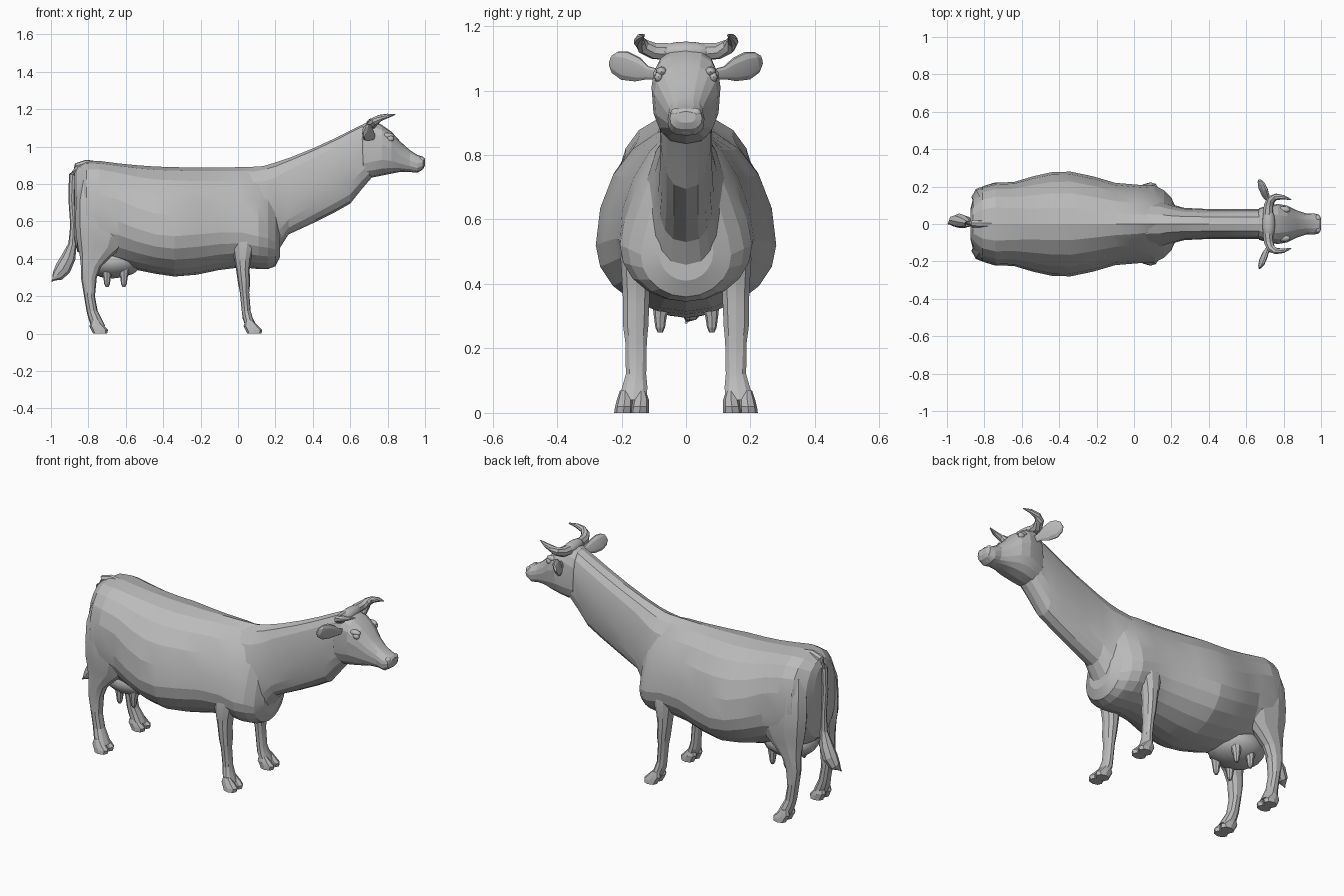
import bpy
import bmesh
import math
from mathutils import Vector

cube = bpy.data.objects.get("Cube")
if cube:
    bpy.data.objects.remove(cube, do_unlink=True)

hide = bpy.data.materials.new("plain grey")
hide.use_nodes = True
GREY = (0.5, 0.5, 0.5, 1)
hide.diffuse_color = GREY
hide.node_tree.nodes["Principled BSDF"].inputs["Base Color"].default_value = GREY


def finish(name, bm, angle=14):
    """Turn a bmesh into a shaded, grey object."""
    bmesh.ops.recalc_face_normals(bm, faces=bm.faces)
    mesh = bpy.data.meshes.new(name)
    bm.to_mesh(mesh)
    bm.free()
    mesh.materials.append(hide)
    obj = bpy.data.objects.new(name, mesh)
    bpy.context.collection.objects.link(obj)
    bpy.ops.object.select_all(action="DESELECT")
    bpy.context.view_layer.objects.active = obj
    obj.select_set(True)
    bpy.ops.object.shade_smooth_by_angle(angle=math.radians(angle))


def skin(name, rings):
    """Bridge a list of equal rings and cap both ends."""
    bm = bmesh.new()
    loops = [[bm.verts.new(p) for p in ring] for ring in rings]
    n = len(loops[0])
    for a, b in zip(loops, loops[1:]):
        for i in range(n):
            j = (i + 1) % n
            bm.faces.new((a[i], a[j], b[j], b[i]))
    bm.faces.new(loops[0])
    bm.faces.new(loops[-1])
    finish(name, bm)


def rounded(t, power):
    """Point on a unit superellipse."""
    c, s = math.cos(t), math.sin(t)
    return (math.copysign(abs(c) ** (2 / power), c),
            math.copysign(abs(s) ** (2 / power), s))


def trunk(name, stations, sides=20, belly=2.0):
    """Upright rings: x, bottom, widest height, top, half width, upper fullness."""
    rings = []
    for *station, fullness in stations:
        x, low, mid, top, wide = (v / 100 for v in station)
        ring = []
        for i in range(sides):
            upper = i < sides / 2
            c, s = rounded(math.tau * i / sides, fullness if upper else belly)
            ring.append((x, wide * c, mid + s * (top - mid if upper else mid - low)))
        rings.append(ring)
    skin(name, rings)


def limb(name, stations, side, sides=10, power=2.2):
    """Level rings: z, back, front, inner, outer (hundredths)."""
    rings = []
    for station in stations:
        z, back, front, inner, outer = (v / 100 for v in station)
        ring = []
        for i in range(sides):
            c, s = rounded(math.tau * i / sides, power)
            ring.append(((back + front + c * (front - back)) / 2,
                         side * (inner + outer + s * (outer - inner)) / 2, z))
        rings.append(ring)
    skin(name, rings)


def tube(name, path, side=1, sides=8, flat=1):
    """Round rings along a path of x, y, z, radius (hundredths)."""
    pts = [Vector((x, y * side, z)) / 100 for x, y, z, r in path]
    rings = []
    for k, p in enumerate(pts):
        way = (pts[min(k + 1, len(pts) - 1)] - pts[max(k - 1, 0)]).normalized()
        u = way.cross(Vector((0.3, 0.2, 1) if abs(way.z) < 0.7 else (1, 0, 0))).normalized()
        v = way.cross(u)
        r = path[k][3] / 100
        turn = [math.tau * i / sides for i in range(sides)]
        rings.append([p + r * (flat * u * math.cos(t) + v * math.sin(t)) for t in turn])
    skin(name, rings)


def ball(name, place, size):
    bm = bmesh.new()
    bmesh.ops.create_uvsphere(bm, u_segments=12, v_segments=8, radius=1)
    bmesh.ops.scale(bm, vec=size, verts=bm.verts)
    bmesh.ops.translate(bm, vec=place, verts=bm.verts)
    finish(name, bm, 40)


# Barrel, hips and brisket
trunk("torso", [
    (-87.5, 50, 68, 86, 8, 2.2), (-86, 44, 66, 89, 14, 2.3), (-81, 40, 64, 92, 20, 2.5),
    (-74, 38, 62, 92.3, 22, 2.6), (-64, 36.5, 60, 91, 22.5, 2.4),
    (-54, 34, 56, 90, 25.5, 2.1), (-44, 32, 53, 89.3, 27.7, 2),
    (-34, 30.5, 52, 89, 28, 2), (-22, 31.5, 53, 88.7, 25.5, 1.9),
    (-10, 34, 54, 88.8, 22, 1.8), (2, 35.5, 54, 89, 21, 1.7), (11, 34.5, 52, 89.3, 20.5, 1.45),
    (16, 34.5, 51, 89.7, 18, 1.3), (20, 36, 49, 85, 14, 1.3), (22.5, 41, 50, 71, 8.5, 1.6)])

# Long neck, deep at the chest and narrow at the throat
trunk("neck", [
    (4, 42, 62, 88, 14, 2), (14, 40, 62, 89.7, 13, 2), (20, 42, 62, 91.5, 10.5, 2.2),
    (27, 53, 68, 93.8, 8.6, 2.5), (40, 59, 77, 99, 8, 2.6), (52, 65, 85, 104.5, 8, 2.6),
    (60, 69.5, 90, 108.5, 8, 2.6), (66, 77, 95, 111.5, 8, 2.5),
    (72, 84, 99, 113, 8, 2.4)], 16, 2.5)

# Head tapering to the muzzle
trunk("head", [
    (64, 87, 98, 108, 5, 2), (67, 83.5, 98, 112, 8.5, 2.3), (72, 83.5, 100, 114, 10, 2.5),
    (77, 84.5, 101, 111.5, 10.7, 2.4), (82, 85.5, 99, 108, 9.8, 2.3),
    (87, 86.5, 95, 102.5, 7.3, 2.2), (92, 86.5, 92.5, 98, 5.6, 2.2),
    (96, 86, 91, 95.5, 5.7, 2.3), (99, 88, 91.5, 94.5, 5, 2.3),
    (100, 90, 92, 93.5, 3, 2)], 16, 2.7)
ball("poll_crest", (0.72, 0, 1.12), (0.035, 0.09, 0.032))

for side, label in ((1, "left"), (-1, "right")):
    # Front leg from shoulder blade to pastern
    limb("front_leg_" + label, [
        (66, -2, 11, 8, 14.5), (56, -4, 12, 11, 19), (48, -3.5, 9, 11, 20.5),
        (40, -2, 7, 11, 20), (34, -1, 6.2, 11.2, 19.7), (27, 0, 6.5, 11.5, 19.7),
        (22, 1, 6, 12, 19), (12, 2, 6.8, 12.2, 18.8), (8, 2.5, 8, 11.8, 20),
        (4, 4, 10, 12, 21)], side)

    # Hind leg with broad thigh and hock
    limb("hind_leg_" + label, [
        (82, -84, -68, 8, 17), (72, -86.5, -62, 7, 20.5), (60, -87, -59, 7, 21.5),
        (52, -86.5, -59, 8, 21.5), (46, -85.5, -62, 9, 20.5), (41, -84.5, -68, 10.5, 20),
        (36, -84, -73, 11.5, 19.5), (30, -84, -75.5, 12, 19), (20, -82.3, -76.5, 12.2, 18.7),
        (12, -81, -75, 12.2, 18.7), (8, -80, -73, 12, 20), (4, -78.5, -71, 12, 21)], side)

    # Cloven hooves, one loft per toe
    for leg, heel in (("front", 3), ("hind", -79.5)):
        for toe, inner in (("inner", 11.5), ("outer", 16.5)):
            limb(f"{leg}_hoof_{toe}_{label}", [
                (7, heel + 1, heel + 5, inner + 1, inner + 4),
                (4, heel, heel + 8, inner, inner + 5),
                (2, heel + 1, heel + 10, inner, inner + 5.5),
                (0, heel + 2, heel + 9.5, inner, inner + 5.8)], side, 8)

    # Horn sweeping out, forward and up to a point
    tube("horn_" + label, [
        (71.5, 5, 112, 2.8), (72, 10, 112.3, 2.6), (73.5, 13.3, 113.7, 2.3),
        (76, 14.5, 115.3, 1.8), (80, 14.3, 116.4, 1.2), (84, 13, 117.2, 0.3)], side)

    # Leaf shaped ear
    tube("ear_" + label, [
        (73, 8, 105, 1.6), (72, 12, 105.5, 2.2), (70.5, 15, 106.5, 4),
        (69, 19, 107.7, 4.8), (68, 22, 108.8, 3.7), (67.3, 23.4, 109.5, 1.7)], side, 10, 0.35)

    # Eye, brow, nostril
    ball("eye_" + label, (0.815, side * 0.085, 1.042), (0.02, 0.013, 0.016))
    ball("brow_" + label, (0.80, side * 0.076, 1.058), (0.036, 0.018, 0.016))
    ball("nostril_" + label, (0.982, side * 0.03, 0.93), (0.016, 0.018, 0.016))

    # Teats
    for place, x in (("rear", -70), ("fore", -61)):
        tube(f"teat_{place}_{label}", [
            (x, 7.5, 34, 3), (x, 8, 30, 2), (x, 8, 26.5, 1.5), (x, 8, 25, 0.8)], side)

ball("udder", (-0.67, 0, 0.385), (0.16, 0.14, 0.09))
ball("lower_lip", (0.945, 0, 0.877), (0.035, 0.042, 0.016))

# Tail dropping from the rump to a tuft
tube("tail", [
    (-74, 0, 90, 2), (-81, 0, 90.8, 2.2), (-86, 0, 89.3, 2.2), (-88.5, 0, 85, 1.9),
    (-89, 0, 72, 1.7), (-88, 0, 58, 1.7), (-88.5, 0.5, 48, 2.2), (-90.5, 1.2, 41, 3.8),
    (-93.5, 1.8, 35, 4.3), (-96.5, 1.5, 30.8, 3.2), (-99.5, 0, 28, 0.5)], 1, 8, 0.9)
